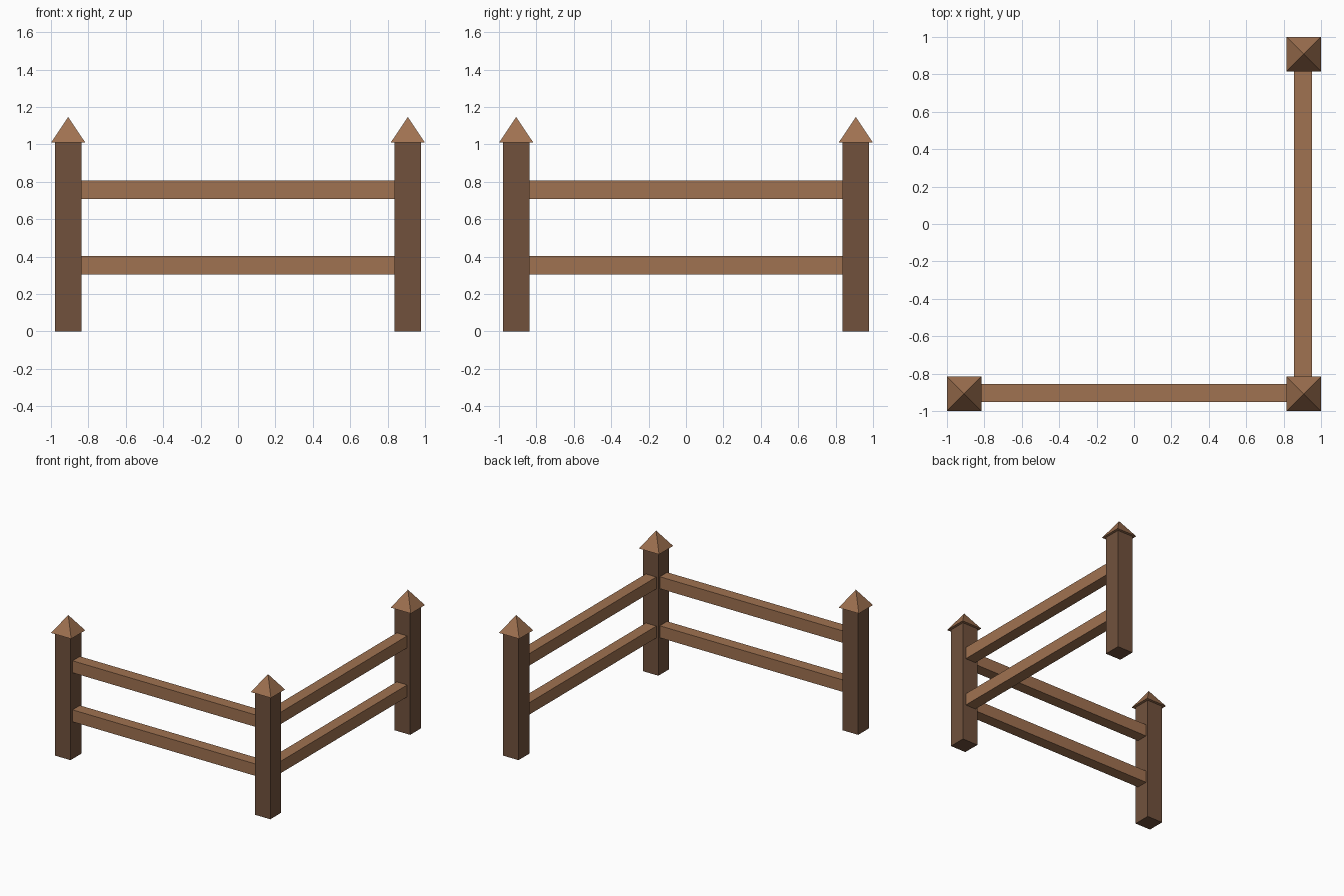
import bpy, bmesh
from math import radians
from mathutils import Matrix

if "Cube" in bpy.data.objects:
    bpy.data.objects.remove(bpy.data.objects["Cube"])

C = 0.908          # post centre offset from the origin
POST_W = 0.141
POST_H = 1.01
CAP_W, CAP_H = 0.183, 0.137
RAIL_W, RAIL_H = 0.095, 0.098


def material(name, rgb):
    m = bpy.data.materials.new(name)
    m.diffuse_color = (*rgb, 1)
    m.use_nodes = True
    m.node_tree.nodes["Principled BSDF"].inputs["Base Color"].default_value = m.diffuse_color
    return m


dark_wood = material("dark_wood", (0.165, 0.083, 0.046))
light_wood = material("light_wood", (0.35, 0.168, 0.082))


def add_object(name, bm, mat):
    mesh = bpy.data.meshes.new(name)
    bm.to_mesh(mesh)
    bm.free()
    mesh.materials.append(mat)
    obj = bpy.data.objects.new(name, mesh)
    bpy.context.collection.objects.link(obj)
    return obj


def box(name, size, centre, mat):
    bm = bmesh.new()
    bmesh.ops.create_cube(bm, size=1)
    bmesh.ops.scale(bm, vec=size, verts=bm.verts)
    obj = add_object(name, bm, mat)
    obj.location = centre
    return obj


def pyramid(name, width, height, centre, mat):
    bm = bmesh.new()
    bmesh.ops.create_cone(bm, cap_ends=True, segments=4, radius1=width / 2 ** 0.5,
                          radius2=0, depth=height,
                          matrix=Matrix.Rotation(radians(45), 4, 'Z'))
    bmesh.ops.remove_doubles(bm, verts=bm.verts, dist=1e-4)
    obj = add_object(name, bm, mat)
    obj.location = centre
    return obj


# Posts with pointed caps: left end, corner, back end
for label, x, y in (("left", -C, -C), ("corner", C, -C), ("back", C, C)):
    box(f"{label}_post", (POST_W, POST_W, POST_H), (x, y, POST_H / 2), dark_wood)
    pyramid(f"{label}_post_cap", CAP_W, CAP_H, (x, y, POST_H + CAP_H / 2), light_wood)

# Two rails on each run, slightly let into the posts
span = 2 * C - POST_W + 0.02
for label, z in (("lower", 0.354), ("upper", 0.757)):
    box(f"front_{label}_rail", (span, RAIL_W, RAIL_H), (0, -C + 0.004, z), light_wood)
    box(f"side_{label}_rail", (RAIL_W, span, RAIL_H), (C - 0.004, 0, z), light_wood)
